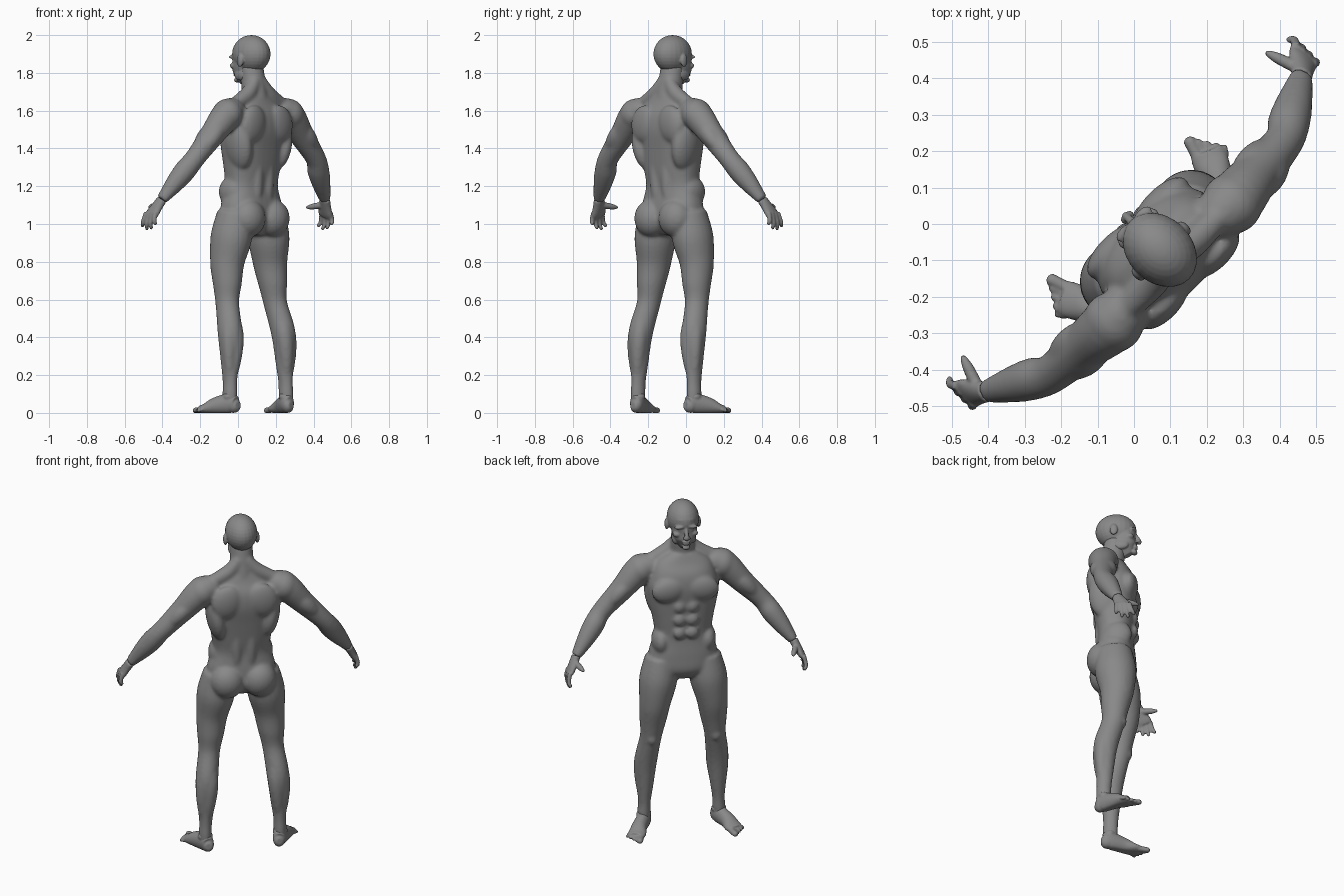
import bpy, bmesh, math
from mathutils import Vector, Matrix

FORWARD, UP = Vector((0, 1, 0)), Vector((0, 0, 1))

cube = bpy.data.objects.get("Cube")
if cube:
    bpy.data.objects.remove(cube, do_unlink=True)

skin = bpy.data.materials.new("matte grey")
skin.use_nodes = True
skin.diffuse_color = (.25, .25, .25, 1)
skin.node_tree.nodes["Principled BSDF"].inputs["Base Color"].default_value = skin.diffuse_color


def spline(keys, steps=5):
    """Smooth the key sections with cubic curves."""
    out = []
    for i, (start, end) in enumerate(zip(keys, keys[1:])):
        leave = (end - keys[max(i - 1, 0)]) / 2
        arrive = (keys[min(i + 2, len(keys) - 1)] - start) / 2
        for step in range(steps):
            t = step / steps
            ease = t * t * (3 - 2 * t)
            out.append(start.lerp(end, ease) + leave * t * (1 - t) ** 2 - arrive * t * t * (1 - t))
    return out + [keys[-1]]


def loft(bm, sections, ref=FORWARD, power=2.0, sides=24):
    """Closed tube; each section is a point, a side radius and a radius along ref."""
    rows = spline([Vector((*point, *(radii * 2)[:2])) for point, *radii in sections])
    path = [Vector(row[:3]) for row in rows]
    rings = []
    for i, row in enumerate(rows):
        tangent = (path[min(i + 1, len(path) - 1)] - path[max(i - 1, 0)]).normalized()
        depth = (ref - tangent * ref.dot(tangent)).normalized()
        side = depth.cross(tangent)
        ring = []
        for j in range(sides):
            angle = math.tau * j / sides
            c, s = (math.copysign(abs(w) ** (2 / power), w)
                    for w in (math.cos(angle), math.sin(angle)))
            ring.append(bm.verts.new(path[i] + side * c * row[3] + depth * s * row[4]))
        rings.append(ring)
    for low, high in zip(rings, rings[1:]):
        for j in range(sides):
            bm.faces.new((low[j - 1], low[j], high[j], high[j - 1]))
    bm.faces.new(rings[0])
    bm.faces.new(rings[-1])


def blob(bm, centre, radii, tilt=0):
    """Ellipsoid form, tilted sideways by degrees."""
    matrix = (Matrix.Translation(centre) @ Matrix.Rotation(math.radians(tilt), 4, 'Y')
              @ Matrix.Diagonal((*radii, 1)))
    bmesh.ops.create_uvsphere(bm, u_segments=24, v_segments=16, radius=1, matrix=matrix)


def muscle(bm, start, end, radius, shift):
    """Spindle between two joints, pushed off the bone by shift."""
    shift = Vector(shift)
    sections = []
    for t in (0, .25, .5, .75, 1):
        swell = math.sin(math.pi * (t * .9 + .05))
        sections.append((start.lerp(end, t) + shift * swell, radius * swell))
    loft(bm, sections)


def mirror(bm):
    copies = bmesh.ops.duplicate(bm, geom=bm.verts[:] + bm.edges[:] + bm.faces[:])["geom"]
    for item in copies:
        if isinstance(item, bmesh.types.BMVert):
            item.co.x = -item.co.x


def finish(bm, name, voxel, smooth):
    """Flatten the soles, turn to the standing direction and fuse the parts."""
    for vert in bm.verts:
        vert.co.z = max(vert.co.z, 0)
    bmesh.ops.recalc_face_normals(bm, faces=bm.faces)
    bmesh.ops.rotate(bm, verts=bm.verts, matrix=Matrix.Rotation(math.pi / 4, 3, 'Z'))
    mesh = bpy.data.meshes.new(name)
    bm.to_mesh(mesh)
    bm.free()
    mesh.materials.append(skin)
    part = bpy.data.objects.new(name, mesh)
    bpy.context.collection.objects.link(part)
    fuse = part.modifiers.new("fuse", 'REMESH')
    fuse.mode, fuse.voxel_size, fuse.use_smooth_shade = 'VOXEL', voxel, True
    soften = part.modifiers.new("soften", 'SMOOTH')
    soften.factor, soften.iterations = .5, smooth


# Joints of one side
collar = Vector((.15, -.14, 1.6))
shoulder = Vector((.23, -.15, 1.58))
elbow = Vector((.45, -.13, 1.35))
wrist = Vector((.61, -.04, 1.13))
knuckles = Vector((.656, 0, 1.04))
hip = Vector((.12, -.1, 1.06))
thigh = Vector((.16, -.08, .8))
knee = Vector((.18, -.1, .58))
calf = Vector((.2, -.14, .42))
ankle = Vector((.21, -.15, .1))
heel = Vector((.2, -.2, .04))
toe_root = Vector((.28, 0, .02))

# Body: arm
bm = bmesh.new()
loft(bm, [(collar, .06), (shoulder, .08), (shoulder.lerp(elbow, .5), .065), (elbow, .054),
          (elbow.lerp(wrist, .3), .058), (elbow.lerp(wrist, .6), .05), (wrist, .028, .033)])
muscle(bm, shoulder, elbow, .045, (.01, .03, 0))     # biceps
muscle(bm, shoulder, elbow, .045, (.01, -.03, 0))    # triceps
blob(bm, shoulder, (.08, .085, .085), tilt=-25)      # deltoid
# Body: trunk muscles
loft(bm, [((.02, -.15, 1.76), .03), ((.08, -.15, 1.685), .042), ((.2, -.15, 1.62), .035)])
blob(bm, centre=(.09, -.015, 1.5), radii=(.1, .045, .075), tilt=12)       # chest
blob(bm, centre=(.1, -.215, 1.53), radii=(.085, .04, .1), tilt=-15)       # shoulder blade
blob(bm, centre=(.15, -.15, 1.42), radii=(.055, .09, .14), tilt=10)       # side of back
blob(bm, centre=(.04, -.185, 1.27), radii=(.035, .03, .18))               # lower back
blob(bm, centre=(.13, -.08, 1.17), radii=(.05, .08, .08))                 # flank
blob(bm, centre=(.09, -.17, 1.03), radii=(.095, .085, .1))                # buttock
for z in (1.4, 1.32, 1.24):
    blob(bm, centre=(.036, .004, z), radii=(.034, .022, .036))            # abdomen
# Body: leg
loft(bm, [(hip, .09, .1), (hip.lerp(thigh, .5), .105, .115), (thigh, .088, .096),
          (thigh.lerp(knee, .5), .075, .08), (knee, .06, .065), (calf, .062, .067),
          (calf.lerp(ankle, .5), .046, .05), (calf.lerp(ankle, .8), .035, .042),
          (ankle, .036, .042), (ankle - UP * .06, .032, .04)])
muscle(bm, hip, knee, .06, (.02, .05, 0))                                 # front thigh
muscle(bm, knee, ankle, .045, (-.01, -.04, .06))                          # inner calf
muscle(bm, knee, ankle, .04, (.03, -.03, .06))                            # outer calf
blob(bm, knee + FORWARD * .05, (.03, .025, .035))                         # kneecap
mirror(bm)
# Body: torso, as height, half width and half depth
torso = [(.94, .06, .06), (1, .17, .11), (1.09, .19, .11), (1.2, .16, .1), (1.3, .17, .11),
         (1.4, .19, .12), (1.5, .2, .13), (1.58, .18, .12), (1.64, .15, .09), (1.69, .08, .07)]
loft(bm, [((0, -.1 - .04 * max(z - 1.2, 0), z), w, d) for z, w, d in torso],
     power=2.4, sides=40)
# Body: neck
loft(bm, [((0, -.135, 1.6), .075), ((0, -.125, 1.69), .068), ((0, -.1, 1.84), .062)])
finish(bm, "body", voxel=.009, smooth=8)

# Hands: palm, four fingers and thumb
bm = bmesh.new()
loft(bm, [(wrist, .025, .03), (wrist.lerp(knuckles, .4), .023, .036),
          (wrist.lerp(knuckles, .8), .02, .046), (knuckles, .015, .044)])
for i, drop in enumerate((.055, .072, .068, .045)):
    root = knuckles + FORWARD * (.03 - .022 * i)
    tip = knuckles + FORWARD * (.06 - .034 * i) - UP * drop
    bend = root.lerp(tip, .5) + Vector((.01, 0, 0))
    loft(bm, [(root + UP * .02, .013), (bend, .012), (bend.lerp(tip, .7), .01), (tip, .006)],
         sides=12)
thumb_tip = Vector((.588, .078, 1.087))
muscle_root = wrist.lerp(knuckles, .3)
loft(bm, [(muscle_root, .018), (muscle_root.lerp(thumb_tip, .6), .016),
          (thumb_tip.lerp(muscle_root, .2), .013), (thumb_tip, .007)], ref=UP, sides=12)
mirror(bm)
finish(bm, "hands", voxel=.0055, smooth=2)

# Feet: instep and five toes
bm = bmesh.new()
loft(bm, [(heel, .02), (heel + FORWARD * .02, .034, .042), (ankle - UP * .05, .038, .054),
          (heel.lerp(toe_root, .6) + UP * .01, .042, .044),
          (heel.lerp(toe_root, .85), .05, .028), (toe_root, .046, .02)], ref=UP)
blob(bm, ankle - UP * .015, (.042, .034, .03))
for i in range(5):
    radius = .017 if i == 0 else .012 - .0007 * i
    root = Vector((.25 + .015 * i, -.002 - .011 * i, .018))
    tip = Vector((.272 + .014 * i, .064 - .021 * i, .01))
    loft(bm, [(root, radius), (root.lerp(tip, .5), radius), (root.lerp(tip, .85), radius),
              (tip, radius / 2)], ref=UP, sides=12)
mirror(bm)
finish(bm, "feet", voxel=.0055, smooth=3)

# Head: paired features
bm = bmesh.new()
blob(bm, centre=(.09, -.105, 1.865), radii=(.012, .022, .034))            # ear
blob(bm, centre=(.034, 0, 1.887), radii=(.032, .017, .01), tilt=8)        # brow
blob(bm, centre=(.03, -.008, 1.866), radii=(.015, .014, .011))            # eye
blob(bm, centre=(.045, -.018, 1.838), radii=(.026, .022, .017))           # cheekbone
blob(bm, centre=(.05, -.07, 1.79), radii=(.018, .045, .03))               # jaw corner
blob(bm, centre=(.012, .026, 1.828), radii=(.009, .011, .008))            # nostril
mirror(bm)
# Head: skull, face, nose, lips and chin
blob(bm, centre=(0, -.1, 1.9), radii=(.089, .114, .1))
loft(bm, [((0, -.07, 1.92), .07, .08), ((0, -.06, 1.84), .07), ((0, -.05, 1.785), .054, .064),
          ((0, -.03, 1.746), .02, .03)], power=2.3)
loft(bm, [((0, 0, 1.885), .01), ((0, .03, 1.832), .012), ((0, .024, 1.82), .009)], sides=12)
for z in (1.8, 1.787):
    blob(bm, centre=(0, .009, z), radii=(.024, .012, .006))
blob(bm, centre=(0, .003, 1.762), radii=(.022, .016, .014))
finish(bm, "head", voxel=.005, smooth=2)
